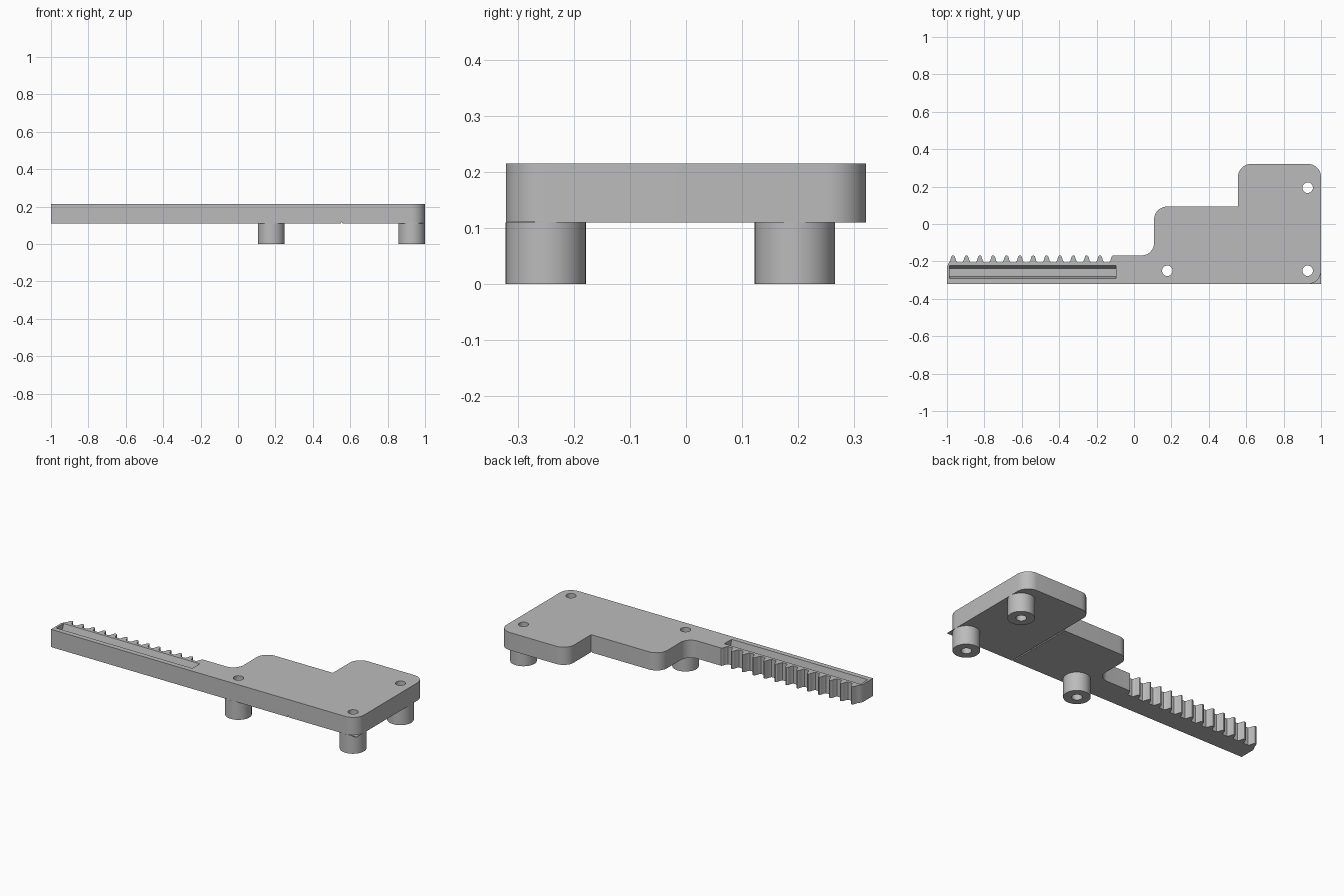
import bpy, bmesh
from math import radians, cos, sin

if "Cube" in bpy.data.objects:
    bpy.data.objects.remove(bpy.data.objects["Cube"])

grey = bpy.data.materials.new("plain grey")
grey.use_nodes = True
grey.diffuse_color = (0.5, 0.5, 0.5, 1)
grey.node_tree.nodes["Principled BSDF"].inputs["Base Color"].default_value = (0.5, 0.5, 0.5, 1)

BOTTOM, TOP = 0.11, 0.215
FRONT, BACK = -0.321, 0.321
FOOT_R, HOLE_R = 0.0715, 0.028
STEP_X = 0.556
FEET = {"front_middle": (0.178, -0.25), "front_left": (0.9285, -0.25), "back_left": (0.9285, 0.194)}


def along_z(u, v, w):
    return (u, v, w)


def along_x(u, v, w):
    return (w, u, v)


def along_y(u, v, w):
    return (u, w, v)


def arc(cx, cy, r, start, end, steps=12):
    angles = [radians(start + (end - start) * i / steps) for i in range(steps + 1)]
    return [(cx + r * cos(a), cy + r * sin(a)) for a in angles]


def prism(name, points, low, high, place=along_z):
    """Extrude a closed 2D profile between two levels."""
    bm = bmesh.new()
    rings = [[bm.verts.new(place(u, v, w)) for u, v in points] for w in (low, high)]
    for ring in rings:
        bm.faces.new(ring)
    n = len(points)
    for i in range(n):
        j = (i + 1) % n
        bm.faces.new((rings[0][i], rings[0][j], rings[1][j], rings[1][i]))
    bmesh.ops.recalc_face_normals(bm, faces=bm.faces)
    mesh = bpy.data.meshes.new(name)
    bm.to_mesh(mesh)
    bm.free()
    mesh.materials.append(grey)
    obj = bpy.data.objects.new(name, mesh)
    bpy.context.collection.objects.link(obj)
    return obj


def activate(obj):
    bpy.ops.object.select_all(action='DESELECT')
    obj.select_set(True)
    bpy.context.view_layer.objects.active = obj


def cut(obj, cutter):
    mod = obj.modifiers.new("cut", 'BOOLEAN')
    mod.operation, mod.solver, mod.object = 'DIFFERENCE', 'EXACT', cutter
    activate(obj)
    bpy.ops.object.modifier_apply(modifier=mod.name)
    bpy.data.objects.remove(cutter)


def smooth(obj):
    activate(obj)
    bpy.ops.object.shade_smooth_by_angle(angle=radians(30))


def circle(x, y, r):
    return arc(x, y, r, 0, 360, 48)[:-1]


# Plate outline, anticlockwise: rounded tail, stepped back edge, neck
ROOT, TIP, PITCH = -0.205, -0.168, 0.0714
corner = arc(1 - FOOT_R, FRONT + FOOT_R, FOOT_R, -90, 0)
outline = [(-1, FRONT)] + corner
outline += arc(0.93, BACK - 0.07, 0.07, 0, 90)
outline += arc(STEP_X + 0.07, BACK - 0.07, 0.07, 90, 180)
outline += [(STEP_X, 0.093)]
outline += arc(0.177, 0.023, 0.07, 90, 180)
outline += arc(0.041, -0.102, 0.066, 0, -90)

# Rack teeth, from the neck to the far end
flank = [(0.022, 0), (0.016, 0.008), (0.012, 0.022), (0.008, 0.033), (0.003, 0.037)]
neck_x = -0.967 + 12 * PITCH
outline += [(neck_x - dx, ROOT + dy) for dx, dy in reversed(flank)]
for i in reversed(range(12)):
    x = -0.967 + i * PITCH
    outline += [(x + dx, ROOT + dy) for dx, dy in flank]
    outline += [(x - dx, ROOT + dy) for dx, dy in reversed(flank)]
outline += [(-1, ROOT - 0.022)]
plate = prism("rack_plate", outline, BOTTOM, TOP)

# Tapered slot beside the teeth
slot = [(-0.219, TOP + 0.01), (-0.238, TOP - 0.05), (-0.281, TOP - 0.05), (-0.293, TOP + 0.01)]
cut(plate, prism("slot_cutter", slot, -0.987, -0.095, along_x))

# Small score line under the plate at the step
groove = [(STEP_X - 0.007, BOTTOM - 0.002), (STEP_X + 0.003, BOTTOM - 0.002), (STEP_X - 0.002, BOTTOM + 0.009)]
cut(plate, prism("groove_cutter", groove, -0.4, 0.4, along_y))

# Screw holes and round feet
for name, (x, y) in FEET.items():
    foot = prism(name + "_foot", circle(x, y, FOOT_R), 0, BOTTOM)
    for part in (plate, foot):
        cut(part, prism("hole_cutter", circle(x, y, HOLE_R), -0.1, 0.3))
    smooth(foot)
smooth(plate)

# Thin square tip under the rounded front corner
tip = prism("corner_tip", [(1, FRONT)] + corner[::-1], BOTTOM, BOTTOM + 0.002)
